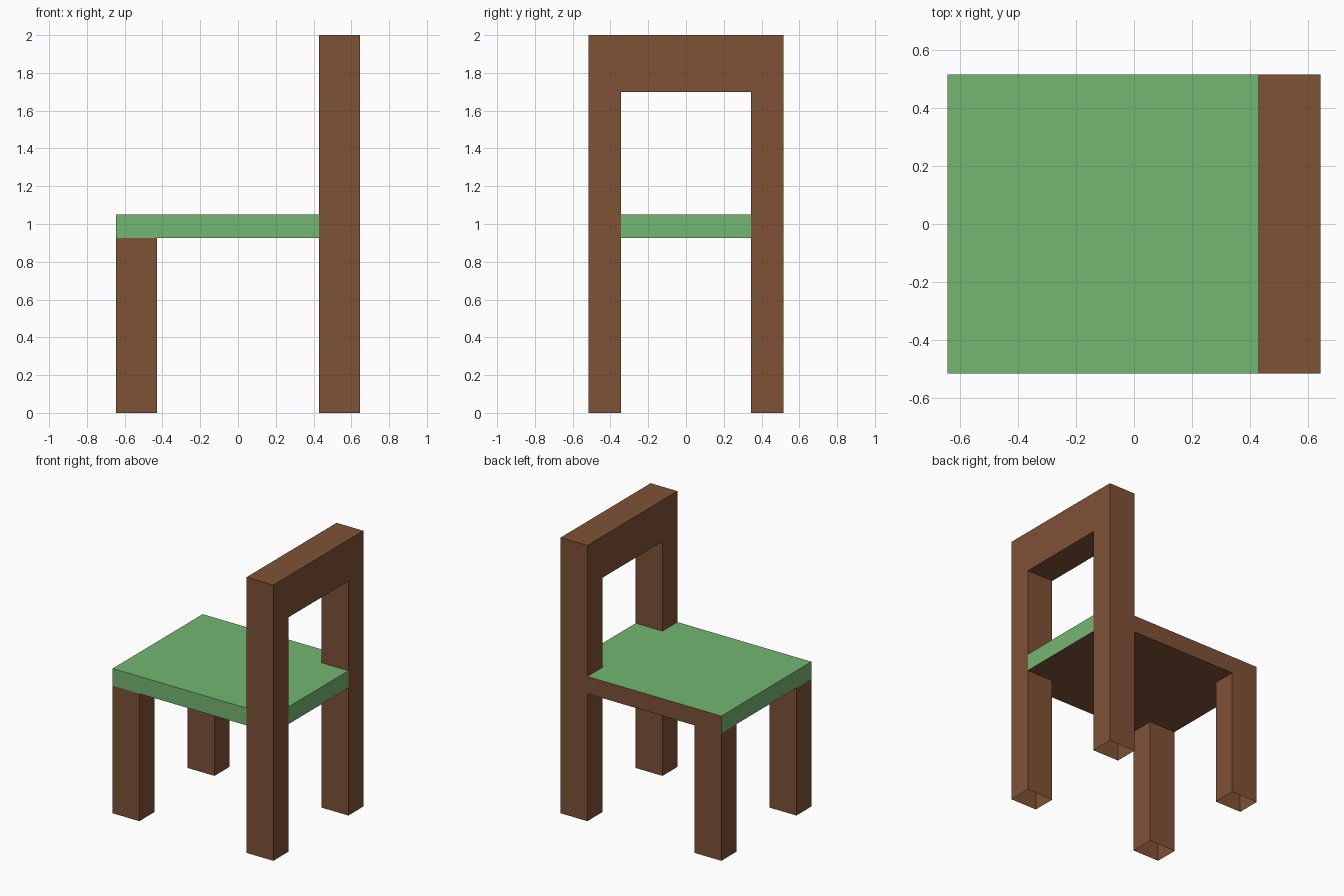
import bpy
from mathutils import Vector

if "Cube" in bpy.data.objects:
    bpy.data.objects.remove(bpy.data.objects["Cube"])

X, XI = 0.645, 0.43      # outer / inner leg positions along x
Y, YI = 0.516, 0.344     # outer / inner leg positions along y
Z_UNDER, Z_SEAT, Z_RAIL, Z_TOP = 0.925, 1.05, 1.70, 2.0


def material(name, color):
    m = bpy.data.materials.new(name)
    m.diffuse_color = color
    m.use_nodes = True
    m.node_tree.nodes["Principled BSDF"].inputs["Base Color"].default_value = m.diffuse_color
    return m


green = material("green_paint", (0.175, 0.474, 0.165, 1))
brown = material("brown_wood", (0.21, 0.084, 0.037, 1))


def prism(name, outline, extrude, mat, open_sides=(), caps=True):
    """Extrude a closed outline, leaving the listed side walls open."""
    n = len(outline)
    step = Vector(extrude)
    verts = [Vector(p) for p in outline] + [Vector(p) + step for p in outline]
    faces = [(i, (i + 1) % n, (i + 1) % n + n, i + n)
             for i in range(n) if i not in open_sides]
    if caps:
        faces += [tuple(reversed(range(n))), tuple(range(n, 2 * n))]
    mesh = bpy.data.meshes.new(name)
    mesh.from_pydata(verts, [], faces)
    mesh.materials.append(mat)
    obj = bpy.data.objects.new(name, mesh)
    bpy.context.collection.objects.link(obj)
    return obj


# Seat: T-shaped board, its tongue fits between the back posts
board = [(-X, -Y), (XI, -Y), (XI, -YI), (X, -YI),
         (X, YI), (XI, YI), (XI, Y), (-X, Y)]
seat = prism("seat", [(x, y, Z_UNDER) for x, y in board],
             (0, 0, Z_SEAT - Z_UNDER), green, open_sides=(1, 2, 4, 5))

# Underside and the +y edge of the seat are bare wood
seat.data.materials.append(brown)
for face in seat.data.polygons:
    if face.normal.z < -0.9 or face.normal.y > 0.9:
        face.material_index = 1

# Front legs: hollow, open at the floor and joined to the seat
for side, y0, y1 in (("right", -Y, -YI), ("left", YI, Y)):
    prism("front_leg_" + side,
          [(-X, y0, 0), (-XI, y0, 0), (-XI, y1, 0), (-X, y1, 0)],
          (0, 0, Z_UNDER), brown, caps=False)

# Back frame: two posts and a top rail as one arch, open at the floor
arch = [(-Y, 0), (-YI, 0), (-YI, Z_RAIL), (YI, Z_RAIL),
        (YI, 0), (Y, 0), (Y, Z_TOP), (-Y, Z_TOP)]
prism("back_frame", [(XI, y, z) for y, z in arch],
      (X - XI, 0, 0), brown, open_sides=(0, 4))
